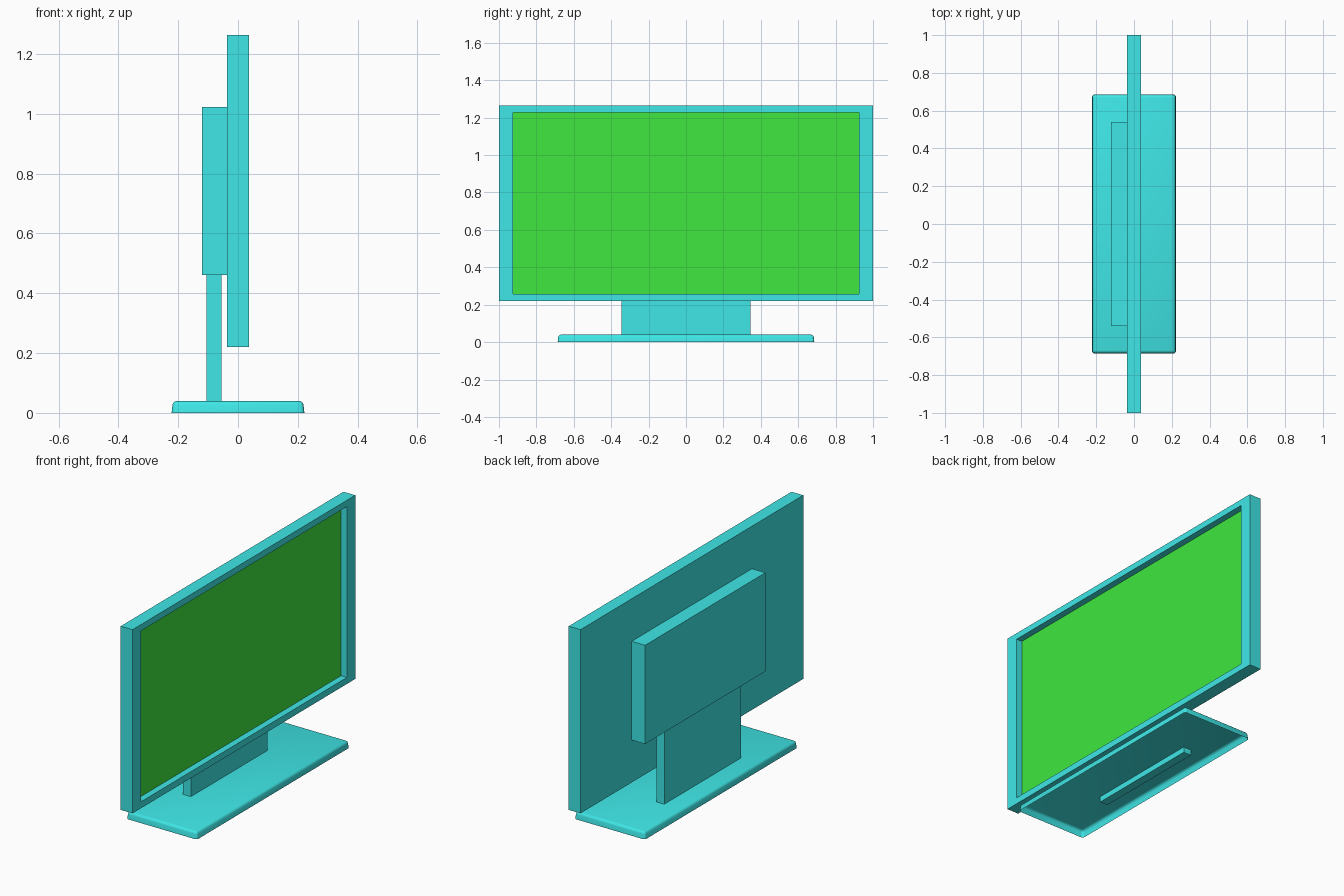
import bpy, bmesh

if "Cube" in bpy.data.objects:
    bpy.data.objects.remove(bpy.data.objects["Cube"])


def material(name, color):
    m = bpy.data.materials.new(name)
    m.diffuse_color = color
    m.use_nodes = True
    m.node_tree.nodes["Principled BSDF"].inputs["Base Color"].default_value = m.diffuse_color
    return m


teal = material("teal_plastic", (0.05, 0.8, 0.8, 1))
green = material("green_screen", (0.05, 0.8, 0.05, 1))


def finish(bm, name, mat):
    bmesh.ops.recalc_face_normals(bm, faces=bm.faces)
    me = bpy.data.meshes.new(name)
    bm.to_mesh(me)
    bm.free()
    me.materials.append(mat)
    ob = bpy.data.objects.new(name, me)
    bpy.context.collection.objects.link(ob)
    return ob


def box_bm(x0, x1, half_y, z0, z1):
    bm = bmesh.new()
    bmesh.ops.create_cube(bm, size=1)
    for v in bm.verts:
        v.co = (x1 if v.co.x > 0 else x0,
                half_y if v.co.y > 0 else -half_y,
                z1 if v.co.z > 0 else z0)
    return bm


# Screen frame: box with a recess in its +x face
SCREEN_Y, SCREEN_Z0, SCREEN_Z1 = 0.925, 0.257, 1.228
bm = box_bm(-0.037, 0.037, 1.0, 0.22, 1.264)
bm.normal_update()
face = max(bm.faces, key=lambda f: f.normal.x)
bmesh.ops.inset_individual(bm, faces=[face], thickness=0.03)
for v in face.verts:
    v.co.y = SCREEN_Y if v.co.y > 0 else -SCREEN_Y
    v.co.z = SCREEN_Z1 if v.co.z > 0.74 else SCREEN_Z0
bmesh.ops.inset_individual(bm, faces=[face], thickness=0)
for v in face.verts:
    v.co.x = -0.005
finish(bm, "screen_frame", teal)

# Screen panel sitting in the recess
finish(box_bm(-0.005, 0.0, SCREEN_Y, SCREEN_Z0, SCREEN_Z1), "screen_panel", green)

# Rear housing and neck (neck passes through the base top)
finish(box_bm(-0.121, -0.037, 0.54, 0.461, 1.022), "rear_housing", teal)
finish(box_bm(-0.105, -0.055, 0.345, 0.008, 0.47), "stand_neck", teal)

# Base: slightly tapered shell, rounded on top and corners, open underneath
bm = box_bm(-0.222, 0.222, 0.686, 0.0, 0.04)
for v in bm.verts:
    if v.co.z > 0.02:
        v.co.x *= 0.98
        v.co.y *= 0.994
bm.normal_update()
bmesh.ops.delete(bm, geom=[min(bm.faces, key=lambda f: f.normal.z)], context='FACES_ONLY')
edges = [e for e in bm.edges if not e.is_boundary]
bmesh.ops.bevel(bm, geom=edges, offset=0.013, segments=3, profile=0.5, affect='EDGES')
base = finish(bm, "stand_base", teal)
bpy.context.view_layer.objects.active = base
base.select_set(True)
bpy.ops.object.shade_smooth_by_angle(angle=0.6)
